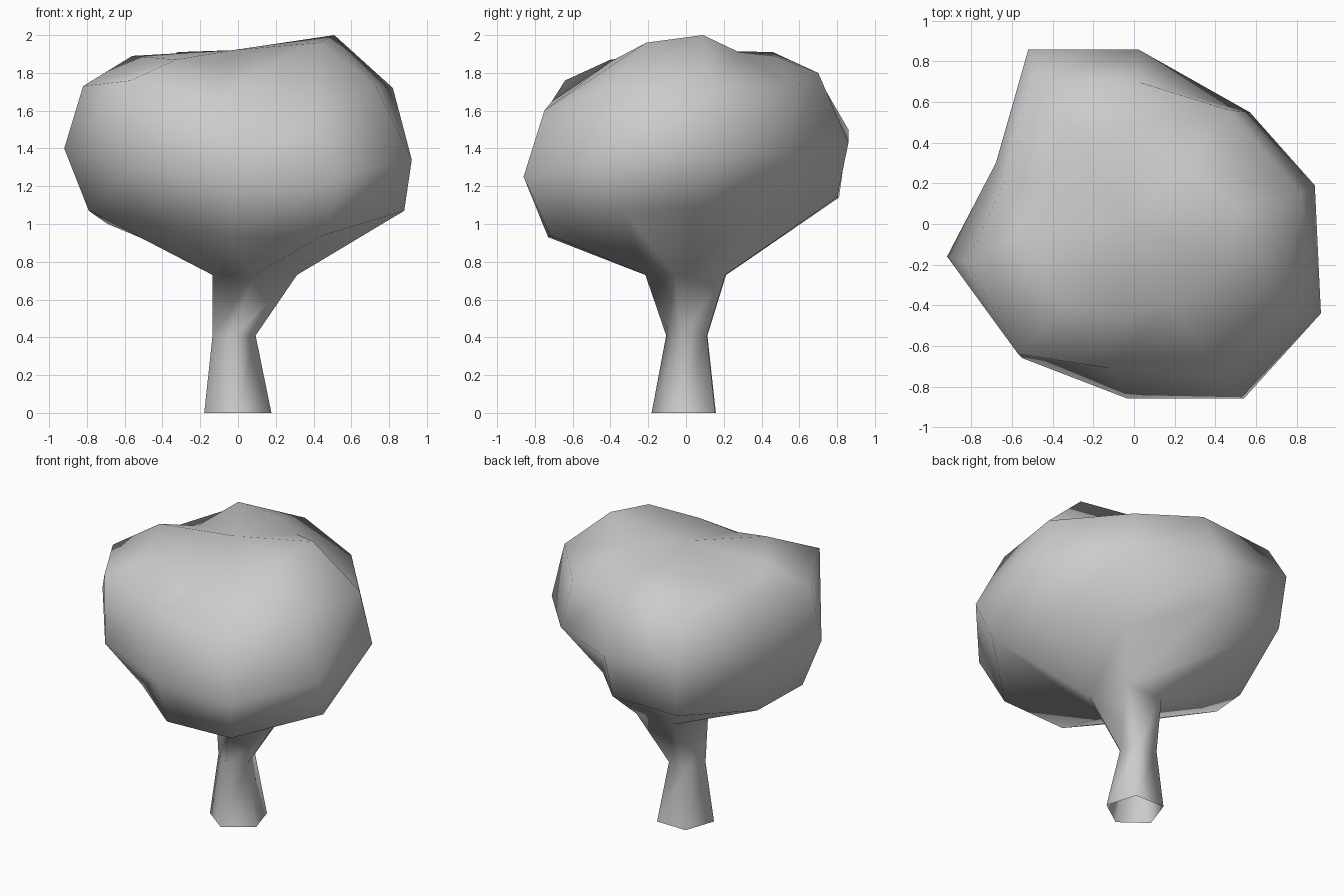
import bpy
import bmesh
import math

if "Cube" in bpy.data.objects:
    bpy.data.objects.remove(bpy.data.objects["Cube"], do_unlink=True)


def make_material(name, value):
    material = bpy.data.materials.new(name)
    material.use_nodes = True
    colour = (value, value, value, 1)
    material.diffuse_color = colour
    for node in material.node_tree.nodes:
        if node.type == "BSDF_PRINCIPLED":
            node.inputs["Base Color"].default_value = colour
    return material


def add_ring(mesh, points):
    return [mesh.verts.new(point) for point in points]


def pentagon(centre_x, centre_y, height, radius):
    """Five trunk corners, turned to line up with the crown."""
    angles = [math.radians(-19 + 72 * step) for step in range(5)]
    return [(centre_x + radius * math.cos(angle),
             centre_y + radius * math.sin(angle), height) for angle in angles]


def bridge_equal(mesh, lower, upper):
    count = len(lower)
    for i in range(count):
        following = (i + 1) % count
        mesh.faces.new((lower[i], lower[following], upper[following], upper[i]))


def bridge_double(mesh, small, large):
    """Join a ring to one with twice as many corners."""
    count = len(large)
    for i, corner in enumerate(small):
        first, second, third = (large[(2 * i + k) % count] for k in (-1, 0, 1))
        neighbour = small[(i + 1) % len(small)]
        mesh.faces.new((corner, first, second))
        mesh.faces.new((corner, second, third))
        mesh.faces.new((corner, third, neighbour))


# Crown cross-sections, counterclockwise from the left side
underside = [(.75, .06, 1.08), (.38, .36, 1.03), (0, .8, 1.14), (-.5, .81, 1.14),
             (-.69, .21, 1), (-.79, -.14, 1.07), (-.38, -.5, 1), (-.03, -.73, .93),
             (.45, -.72, .94), (.88, -.33, 1.07)]
widest = [(.89, .19, 1.36), (.57, .55, 1.37), (.02, .86, 1.43), (-.52, .86, 1.5),
          (-.68, .3, 1.4), (-.92, -.16, 1.4), (-.55, -.66, 1.3), (-.03, -.86, 1.25),
          (.54, -.86, 1.25), (.92, -.44, 1.34)]
shoulder = [(.82, .15, 1.72), (.47, .56, 1.72), (.02, .7, 1.8), (-.49, .72, 1.74),
            (-.64, .2, 1.75), (-.82, -.19, 1.73), (-.57, -.64, 1.76), (-.12, -.71, 1.65),
            (.42, -.75, 1.6), (.73, -.39, 1.73)]
# Summit: two raised lobes with notches at the back, side and front
summit = [(.51, .09, 2), (.25, .28, 1.91), (-.05, .47, 1.89), (-.32, .46, 1.91),
          (-.45, .2, 1.81), (-.56, -.05, 1.89), (-.33, -.4, 1.87), (-.06, -.45, 1.81),
          (.18, -.4, 1.86), (.43, -.21, 1.96)]

mesh = bmesh.new()

# Trunk: open-footed tapered pentagon that flares into the crown
foot = add_ring(mesh, pentagon(0, .005, 0, .187))
waist = add_ring(mesh, pentagon(-.02, .015, .41, .12))
flare = add_ring(mesh, pentagon(.09, .02, .73, .235))
bridge_equal(mesh, foot, waist)
bridge_equal(mesh, waist, flare)

# Crown: uneven rounded mass growing out of the flare
crown = [add_ring(mesh, ring) for ring in (underside, widest, shoulder, summit)]
bridge_double(mesh, flare, crown[0])
for lower, upper in zip(crown, crown[1:]):
    bridge_equal(mesh, lower, upper)
middle = mesh.verts.new((-.03, .02, 1.92))
top = crown[-1]
for i, corner in enumerate(top):
    mesh.faces.new((corner, top[(i + 1) % len(top)], middle))

bmesh.ops.recalc_face_normals(mesh, faces=mesh.faces)
data = bpy.data.meshes.new("tree")
mesh.to_mesh(data)
mesh.free()

tree = bpy.data.objects.new("tree", data)
bpy.context.collection.objects.link(tree)
data.materials.append(make_material("mid grey", .6))

# Soft shading over the whole tree
data.shade_smooth()
